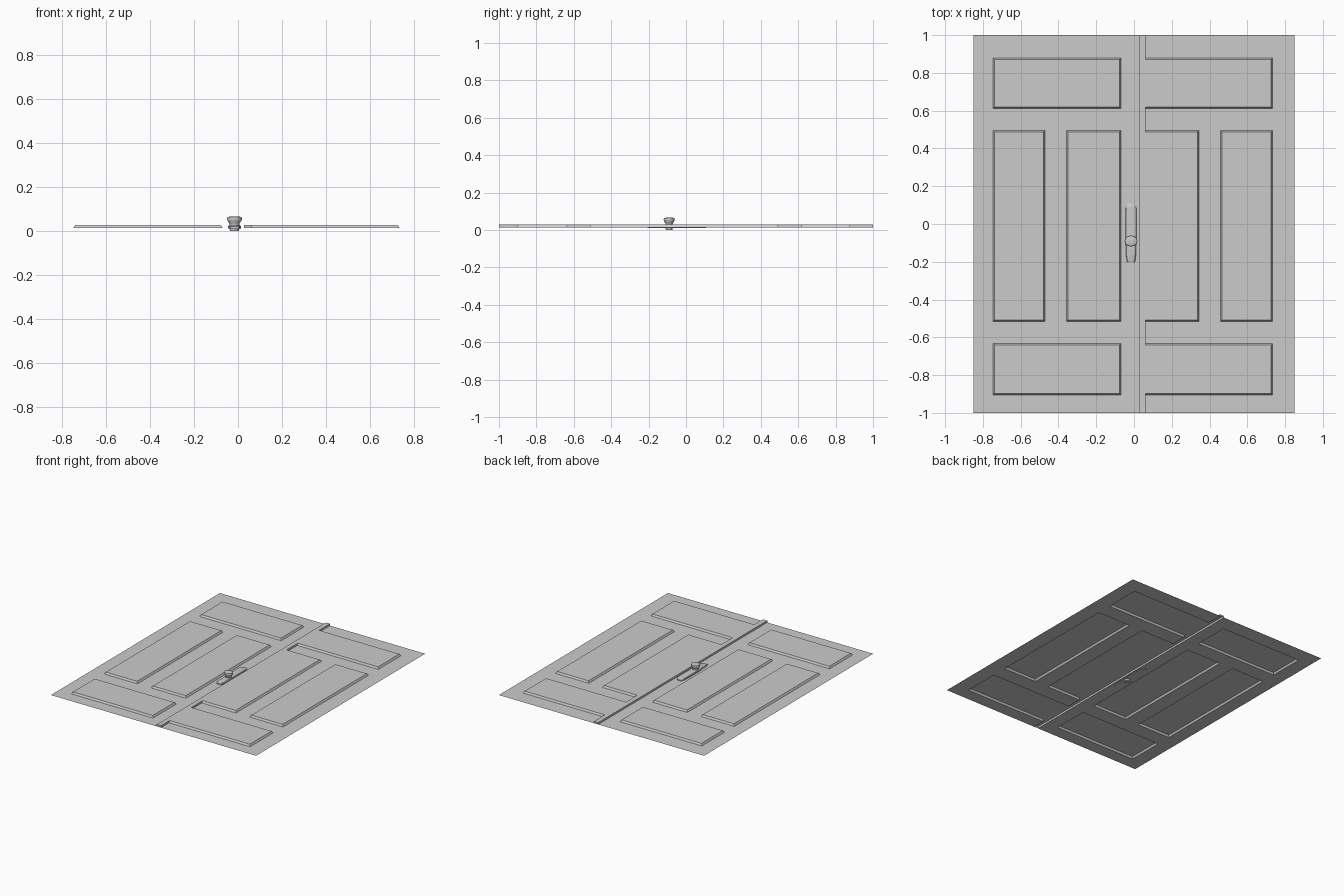
import bpy, bmesh, math
from mathutils import Vector

if "Cube" in bpy.data.objects:
    bpy.data.objects.remove(bpy.data.objects["Cube"])

LOW, HIGH, BEV = 0.014, 0.028, 0.008     # sheet level, raised level, bevel width
SEAM0, SEAM1 = 0.027, 0.062              # overlapping strip between the doors
ROWS = [(-0.905, -0.632), (-0.516, 0.496), (0.612, 0.88)]


def add_face(bm, pts, facing=(0, 0, 1)):
    f = bm.faces.new([bm.verts.new(p) for p in pts])
    f.normal_update()
    if f.normal.dot(Vector(facing)) < 0:
        f.normal_flip()


def finish(bm, name, smooth=False):
    bmesh.ops.remove_doubles(bm, verts=bm.verts, dist=1e-5)
    me = bpy.data.meshes.new(name)
    bm.to_mesh(me)
    bm.free()
    ob = bpy.data.objects.new(name, me)
    bpy.context.collection.objects.link(ob)
    if smooth:
        bpy.ops.object.select_all(action='DESELECT')
        ob.select_set(True)
        bpy.context.view_layer.objects.active = ob
        bpy.ops.object.shade_smooth_by_angle(angle=math.radians(35))
    return ob


def door(name, x0, x1, panels):
    """Thin sheet with raised panels; panels starting at the seam have no left bevel."""
    bm = bmesh.new()
    xs = sorted({x0, x1} | {v for p in panels for v in p[:2]})
    ys = sorted({-1.0, 1.0} | {v for p in panels for v in p[2:]})
    # flat frame around the panels
    for a, b in zip(xs, xs[1:]):
        for c, d in zip(ys, ys[1:]):
            mx, my = (a + b) / 2, (c + d) / 2
            if not any(p[0] < mx < p[1] and p[2] < my < p[3] for p in panels):
                add_face(bm, [(a, c, LOW), (b, c, LOW), (b, d, LOW), (a, d, LOW)])
    # raised panels with sloping borders
    for a, b, c, d in panels:
        open_left = abs(a - SEAM1) < 1e-6
        ia = a if open_left else a + BEV
        lo = [(a, c, LOW), (b, c, LOW), (b, d, LOW), (a, d, LOW)]
        hi = [(ia, c + BEV, HIGH), (b - BEV, c + BEV, HIGH),
              (b - BEV, d - BEV, HIGH), (ia, d - BEV, HIGH)]
        add_face(bm, hi)
        for i in range(3 if open_left else 4):
            j = (i + 1) % 4
            add_face(bm, [lo[i], lo[j], hi[j], hi[i]])
    return finish(bm, name)


def panel_set(wide, columns):
    bottom, mid, top = ROWS
    return [wide + bottom, wide + top] + [c + mid for c in columns]


door("left_door", -0.85, SEAM0,
     panel_set((-0.747, -0.07), [(-0.747, -0.472), (-0.358, -0.07)]))
door("right_door", SEAM1, 0.85,
     panel_set((SEAM1, 0.734), [(SEAM1, 0.344), (0.458, 0.734)]))

# Raised strip along the seam, level with the right door's panels
bm = bmesh.new()
add_face(bm, [(SEAM0, -1, HIGH), (SEAM1, -1, HIGH), (SEAM1, 1, HIGH), (SEAM0, 1, HIGH)])
add_face(bm, [(SEAM0, -1, LOW), (SEAM0, 1, LOW), (SEAM0, 1, HIGH), (SEAM0, -1, HIGH)], (-1, 0, 0))
for y in (-1, 1):
    add_face(bm, [(SEAM0, y, LOW), (SEAM1, y, LOW), (SEAM1, y, HIGH), (SEAM0, y, HIGH)], (0, y, 0))
edges = [-1.0] + [v for r in ROWS for v in r] + [1.0]
for c, d in zip(edges[::2], edges[1::2]):
    tc = c if c == -1.0 else c - BEV
    td = d if d == 1.0 else d + BEV
    tc, td = max(tc, -1), min(td, 1)
    add_face(bm, [(SEAM1, c, LOW), (SEAM1, d, LOW), (SEAM1, td, HIGH), (SEAM1, tc, HIGH)], (1, 0, 0))
finish(bm, "seam_strip")

# Handle plate: rounded outline with a waist beside the knob
KX, KY = -0.016, -0.09
half = [(0.012, 0.108), (0.022, 0.1), (0.028, 0.085), (0.03, 0.06), (0.03, -0.03),
        (0.03, -0.09), (0.026, -0.13), (0.026, -0.16), (0.024, -0.19), (0.018, -0.205)]
outline = [(KX + x, y) for x, y in half] + [(KX - x, y) for x, y in reversed(half)]
bm = bmesh.new()
n = len(outline)
rings = []
for s, z in ((1.0, 0.011), (1.0, 0.021), (0.9, 0.025)):
    rings.append([bm.verts.new((KX + (x - KX) * s, -0.048 + (y + 0.048) * (0.5 + s / 2), z))
                  for x, y in outline])
for r, t in zip(rings, rings[1:]):
    for i in range(n):
        bm.faces.new([r[i], r[(i + 1) % n], t[(i + 1) % n], t[i]])
bm.faces.new(rings[0])
bm.faces.new(rings[-1])
bmesh.ops.recalc_face_normals(bm, faces=bm.faces)
finish(bm, "handle_plate", True)

# Knob: lathe profile, slightly wider than deep
profile = [(0.02, 0.0), (0.022, 0.009), (0.022, 0.031), (0.024, 0.036),
           (0.031, 0.046), (0.034, 0.057), (0.032, 0.063), (0.022, 0.066)]
bm = bmesh.new()
SEG = 12
rings = [[bm.verts.new((KX + r * math.cos(2 * math.pi * i / SEG),
                        KY + 0.87 * r * math.sin(2 * math.pi * i / SEG), z))
          for i in range(SEG)] for r, z in profile]
for r, t in zip(rings, rings[1:]):
    for i in range(SEG):
        j = (i + 1) % SEG
        bm.faces.new([r[i], r[j], t[j], t[i]])
bm.faces.new(rings[0])
bm.faces.new(rings[-1])
bmesh.ops.recalc_face_normals(bm, faces=bm.faces)
finish(bm, "door_knob", True)
